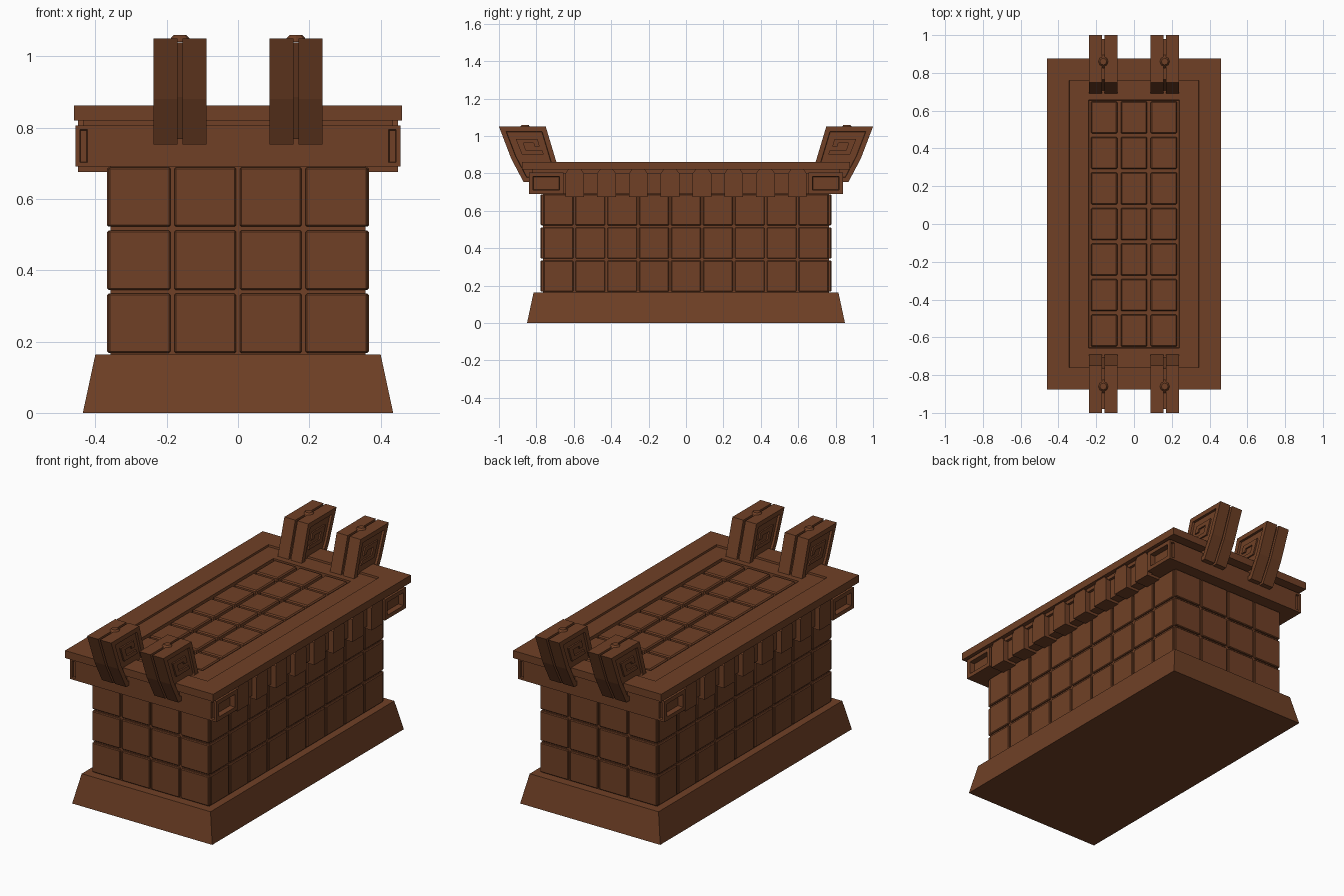
import bpy, bmesh, math
from mathutils import Vector

if "Cube" in bpy.data.objects:
    bpy.data.objects.remove(bpy.data.objects["Cube"])

brown = bpy.data.materials.new("brown wood")
brown.diffuse_color = (0.16, 0.051, 0.019, 1)
brown.use_nodes = True
brown.node_tree.nodes["Principled BSDF"].inputs["Base Color"].default_value = brown.diffuse_color


def box(bm, lo, hi, bevel=0):
    """Axis-aligned box between two corners (any order)."""
    a = [min(p, q) for p, q in zip(lo, hi)]
    b = [max(p, q) for p, q in zip(lo, hi)]
    vs = bmesh.ops.create_cube(bm, size=1)["verts"]
    for v in vs:
        v.co = [a[i] + (v.co[i] + 0.5) * (b[i] - a[i]) for i in range(3)]
    faces = list({f for v in vs for f in v.link_faces})
    if bevel:
        edges = list({e for v in vs for e in v.link_edges})
        bmesh.ops.bevel(bm, geom=edges, offset=bevel, segments=1, affect='EDGES')
    return faces


def prism(bm, yz, x0, x1):
    """Profile in the y-z plane extruded along x; returns (x0 cap, x1 cap)."""
    a = [bm.verts.new((x0, y, z)) for y, z in yz]
    b = [bm.verts.new((x1, y, z)) for y, z in yz]
    caps = [bm.faces.new(a), bm.faces.new(b)]
    n = len(a)
    sides = [bm.faces.new((a[i], a[(i + 1) % n], b[(i + 1) % n], b[i])) for i in range(n)]
    bmesh.ops.recalc_face_normals(bm, faces=caps + sides)
    return caps


def recess(bm, face, border, depth):
    """Leave a rim of the given width and sink the middle of a face."""
    bm.normal_update()
    bmesh.ops.inset_region(bm, faces=[face], thickness=border, use_even_offset=True)
    bm.normal_update()
    bmesh.ops.inset_region(bm, faces=[face], thickness=0.002, depth=-depth, use_even_offset=True)


def facing(faces, d):
    return max(faces, key=lambda f: f.calc_center_median().dot(Vector(d)))


def finish(bm, name):
    me = bpy.data.meshes.new(name)
    bm.to_mesh(me)
    bm.free()
    me.materials.append(brown)
    ob = bpy.data.objects.new(name, me)
    bpy.context.collection.objects.link(ob)


# sloped plinth
bm = bmesh.new()
for f in [box(bm, (-0.435, -0.85, 0), (0.435, 0.85, 0.163))]:
    for v in bm.verts:
        if v.co.z > 0.1:
            v.co.x *= 0.40 / 0.435
            v.co.y *= 0.815 / 0.85
finish(bm, "plinth")

# body core
bm = bmesh.new()
box(bm, (-0.357, -0.765, 0.15), (0.357, 0.765, 0.70))
finish(bm, "body_core")

# wall blocks: 3 rows, 4 columns on the ends and 9 on the sides
bm = bmesh.new()
for r in range(3):
    z0, z1 = 0.168 + r * 0.177, 0.334 + r * 0.177
    for s in (-1, 1):
        for c in range(4):
            x = (c - 1.5) * 0.184
            box(bm, (x - 0.0865, s * 0.74, z0), (x + 0.0865, s * 0.777, z1), 0.004)
        for c in range(9):
            y = (c - 4) * 0.1705
            box(bm, (s * 0.33, y - 0.0795, z0), (s * 0.367, y + 0.0795, z1), 0.004)
finish(bm, "wall_blocks")

# frieze under the lid, with hollow frames on its side corners
bm = bmesh.new()
box(bm, (-0.42, -0.84, 0.69), (0.42, 0.84, 0.806))
for sx in (-1, 1):
    for sy in (-1, 1):
        fs = box(bm, (sx * 0.41, sy * 0.655, 0.69), (sx * 0.455, sy * 0.84, 0.806))
        side, end = facing(fs, (sx, 0, 0)), facing(fs, (0, sy, 0))
        recess(bm, side, 0.022, 0.03)
        recess(bm, end, 0.012, 0.012)
finish(bm, "frieze")

# narrow neck between frieze and lid
bm = bmesh.new()
box(bm, (-0.435, -0.82, 0.80), (0.435, 0.82, 0.825))
finish(bm, "lid_neck")

# row of brackets along each side
bm = bmesh.new()
for s in (-1, 1):
    for i in range(8):
        y = (i - 3.5) * 0.17
        prism(bm, [(y - 0.05, 0.675), (y + 0.05, 0.675), (y + 0.05, 0.80),
                   (y + 0.034, 0.822), (y - 0.034, 0.822), (y - 0.05, 0.80)],
              s * 0.35, s * 0.449)
finish(bm, "side_brackets")

# lid with a stepped sunken top
bm = bmesh.new()
fs = box(bm, (-0.46, -0.877, 0.82), (0.46, 0.877, 0.862))
top = facing(fs, (0, 0, 1))
recess(bm, top, 0.116, 0.01)
recess(bm, top, 0.102, 0.025)
finish(bm, "lid")

# tiles in the lid: 3 by 7
bm = bmesh.new()
for i in range(3):
    for j in range(7):
        x, y = (i - 1) * 0.158, (j - 3) * 0.188
        box(bm, (x - 0.07, y - 0.085, 0.822), (x + 0.07, y + 0.085, 0.85), 0.006)
finish(bm, "lid_tiles")

# four horns, each two plates around a slimmer core
outline = [(0.75, 1.05), (1.0, 1.05), (0.935, 0.88), (0.868, 0.753), (0.80, 0.753), (0.69, 0.85)]
core = [(0.765, 1.038), (0.98, 1.038), (0.919, 0.885), (0.855, 0.768), (0.80, 0.768), (0.705, 0.85)]
hollow = [(0.785, 1.02), (0.955, 1.02), (0.895, 0.872), (0.735, 0.872)]
hook = [(0.795, 0.985), (0.91, 0.985), (0.877, 0.90), (0.76, 0.90), (0.768, 0.922),
        (0.855, 0.922), (0.87, 0.962), (0.815, 0.962), (0.81, 0.945), (0.782, 0.945)]
bm = bmesh.new()
for sx in (-1, 1):
    for sy in (-1, 1):
        def flip(pts):
            return [(sy * y, z) for y, z in pts]
        prism(bm, flip(core), sx * 0.15, sx * 0.175)
        for x0, x1 in ((0.156, 0.088), (0.169, 0.237)):
            caps = prism(bm, flip(outline), sx * x0, sx * x1)
            recess(bm, caps[1], 0.026, 0.012)
            # raised hook ornament inside the sunken face
            d = 0.012 if x1 > x0 else -0.012
            prism(bm, flip(hook), sx * (x1 - 1.5 * d), sx * (x1 - 0.3 * d))
finish(bm, "horns")

# studs on the horns
bm = bmesh.new()
for sx in (-1, 1):
    for sy in (-1, 1):
        vs = bmesh.ops.create_cone(bm, cap_ends=True, segments=8, radius1=0.036,
                                   radius2=0.018, depth=0.02)["verts"]
        for v in vs:
            v.co += Vector((sx * 0.1625, sy * 0.86, 1.049))
finish(bm, "horn_studs")
